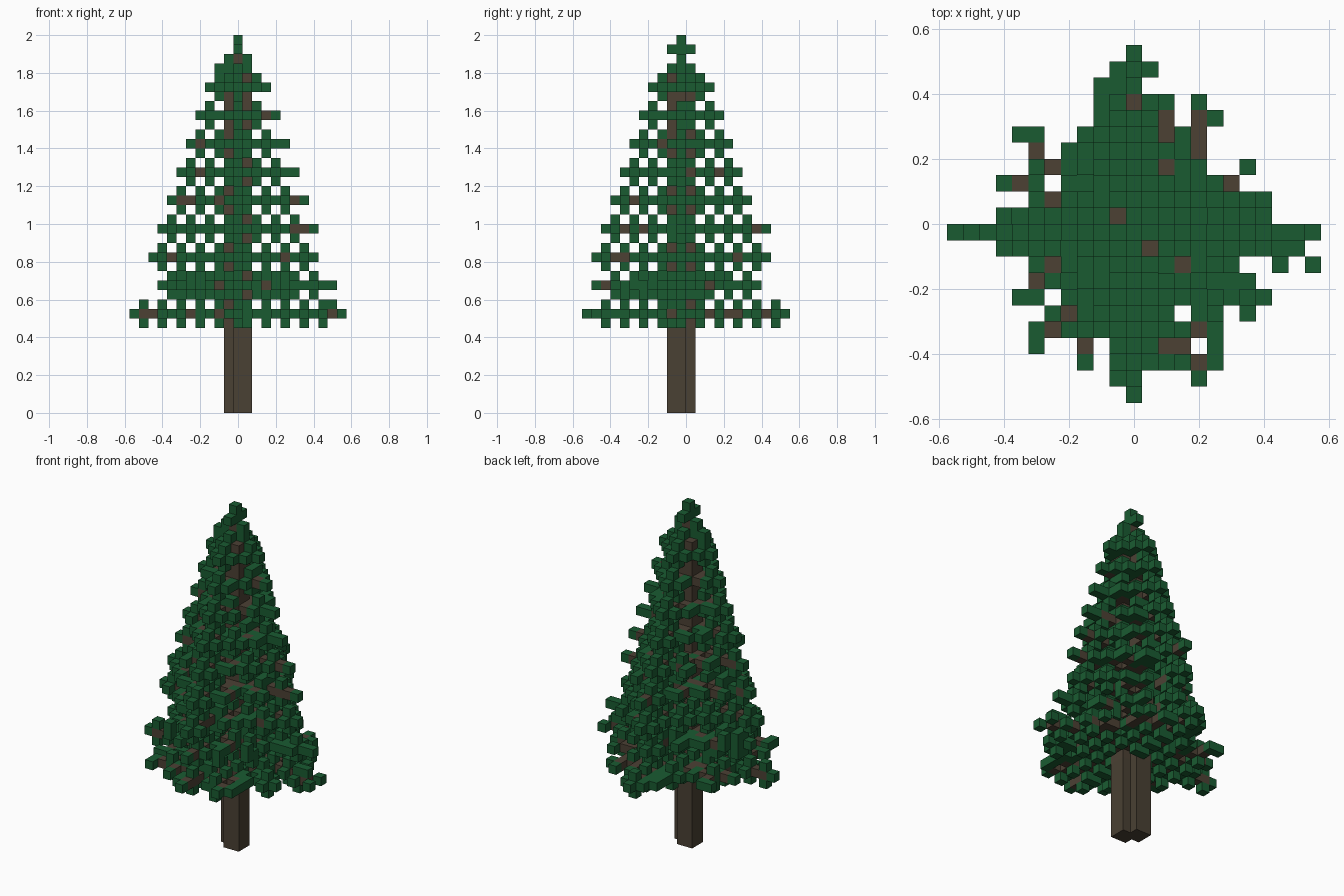
import bpy, bmesh, random
from mathutils import Vector

if "Cube" in bpy.data.objects:
    bpy.data.objects.remove(bpy.data.objects["Cube"])

random.seed(4)
S = 0.05                                   # edge of one block


def material(name, rgb):
    m = bpy.data.materials.new(name)
    m.use_nodes = True
    m.diffuse_color = (*rgb, 1)
    m.node_tree.nodes["Principled BSDF"].inputs["Base Color"].default_value = (*rgb, 1)
    return m


BARK = material("bark", (0.067, 0.052, 0.033))
TWIG = material("branch brown", (0.072, 0.052, 0.034))
NEEDLE = material("needle green", (0.010, 0.105, 0.031))

# Block grid: x, y counted from the trunk centre, z from the ground
TRUNK_SECTION = [(x, y) for x in (-1, 0, 1) for y in (-1, 0, 1)
                 if (x, y) not in ((-1, -1), (1, 1))]
TRUNK_TOP = 36
LOWEST = 9                                 # lowest foliage layer
trunk = {(x, y, z) for x, y in TRUNK_SECTION for z in range(LOWEST)}
wood = {(x, y, z) for x, y in TRUNK_SECTION for z in range(LOWEST, TRUNK_TOP)}
wood |= {(0, 0, z) for z in range(TRUNK_TOP, 38)}
leaves = set()


def snap(c, shift, odd_side):
    """Move a coordinate inwards to the open lattice of this tier."""
    if c == 0:
        return c
    want = (shift + (odd_side and c > 0)) % 2
    return c if abs(c) % 2 == want else c - (1 if c > 0 else -1)


def limb(dx, dy, z, shift):
    """A brown twig with needle blocks on its sides, above and below."""
    n = max(abs(dx), abs(dy))
    along_x = abs(dx) >= abs(dy)
    px, py = (0, 1) if along_x else (1, 0)
    for i in range(1, n + 1):
        x, y = round(dx * i / n), round(dy * i / n)
        if i == n:
            leaves.add((x, y, z))
            continue
        sx, sy = snap(x, shift, True), snap(y, shift, False)
        node = sx == x if along_x else sy == y
        (wood if node or random.random() < 0.78 else leaves).add((x, y, z))
        for side in (-1, 1):
            if random.random() < (0.85 if node else 0.12):
                leaves.add((x + px * side, y + py * side, z))
        if node and (i > 1 or z == 10):
            leaves.update({(sx, sy, z - 1), (sx, sy, z), (sx, sy, z + 1)})


# Tiers: height, reach to left, right, front and back
TIERS = [(10, 11, 9, 10, 11), (13, 8, 10, 9, 8), (16, 9, 8, 9, 9),
         (19, 8, 8, 8, 9), (22, 7, 7, 7, 7), (25, 6, 6, 6, 6),
         (28, 5, 5, 5, 5), (31, 4, 4, 4, 4), (34, 3, 3, 3, 3)]
LOWEST_LIMBS = [(4, 8), (5, 7), (2, 8), (-2, 8), (8, 2), (7, 4),
                (8, -4), (5, -7), (4, -9), (2, -8), (-6, -7), (-7, -4),
                (-3, -8), (-7, 6), (-8, 3), (-4, 5)]

for k, (z, w, e, f, b) in enumerate(TIERS):
    for d in ((-w, 0), (e, 0), (0, -f), (0, b)):
        limb(*d, z, k % 2)
    if k == 0:
        for d in LOWEST_LIMBS:
            limb(*d, z, 0)
        continue
    r = min(w, e, f, b)
    for sx in (-1, 1):
        for sy in (-1, 1):
            for share in ((0.3, 0.52, 0.72) if k < 4 else (0.35, 0.65)):
                reach = r * random.uniform(0.8, 1.05)
                dx = min(r - 1, max(1, round(reach * share)))
                dy = min(r - 1, max(1, round(reach * (1 - share))))
                limb(sx * dx, sy * dy, z, k % 2)

# Forked right tip and broad back spray of the lowest tier
wood |= {(10, -1, 10), (0, 9, 10)}
leaves |= {(9, -1, 10), (9, -1, 9), (9, -1, 11), (10, -1, 11), (11, 0, 10),
           (11, -2, 10), (9, -2, 10), (-1, 9, 10), (-2, 9, 10), (-1, 8, 10),
           (1, 8, 10), (2, 8, 10)}

# Dense whorl in the second tier
for x in range(-7, 6):
    limit = 7 - abs(x) // 2
    for z in (12, 14):
        y = random.randint(-limit, limit - 2)
        leaves.update({(x, y, z), (x, y, 13)})

# Crown around the leader
CROWN = {35: [(1, 0), (2, 0), (0, 2), (0, -2), (1, 1), (-1, -1)],
         36: [(-1, 0), (-2, 0), (1, 0), (0, 1), (0, -1)],
         37: [(-1, 0), (1, 0)],
         38: [(0, 0), (0, 1), (0, -1)],
         39: [(0, 0)]}
for z, spots in CROWN.items():
    leaves |= {(x, y, z) for x, y in spots}

leaves -= trunk | wood
filled = trunk | wood | leaves


def block_object(name, cells, mat, merge=False):
    """Turn a set of blocks into a mesh of their outer faces."""
    bm = bmesh.new()
    cache = {}

    def vert(p):
        if p not in cache:
            cache[p] = bm.verts.new((p[0] * S / 2, (p[1] - 1) * S / 2, p[2] * S / 2))
        return cache[p]

    for c in sorted(cells):
        mid = Vector((2 * c[0], 2 * c[1], 2 * c[2] + 1))
        for axis in range(3):
            for sign in (-1, 1):
                nb = list(c)
                nb[axis] += sign
                if tuple(nb) in filled:
                    continue
                n, u, v = Vector(), Vector(), Vector()
                n[axis], u[(axis + 1) % 3], v[(axis + 2) % 3] = sign, sign, 1
                ring = [mid + n + u * a + v * q
                        for a, q in ((-1, -1), (1, -1), (1, 1), (-1, 1))]
                bm.faces.new([vert(tuple(round(t) for t in p)) for p in ring])
    if merge:
        bmesh.ops.dissolve_limit(bm, angle_limit=0.01, verts=bm.verts, edges=bm.edges)
    mesh = bpy.data.meshes.new(name)
    bm.to_mesh(mesh)
    bm.free()
    mesh.materials.append(mat)
    obj = bpy.data.objects.new(name, mesh)
    bpy.context.collection.objects.link(obj)


block_object("trunk", trunk, BARK, merge=True)
block_object("branches", wood, TWIG)
block_object("needles", leaves, NEEDLE)
